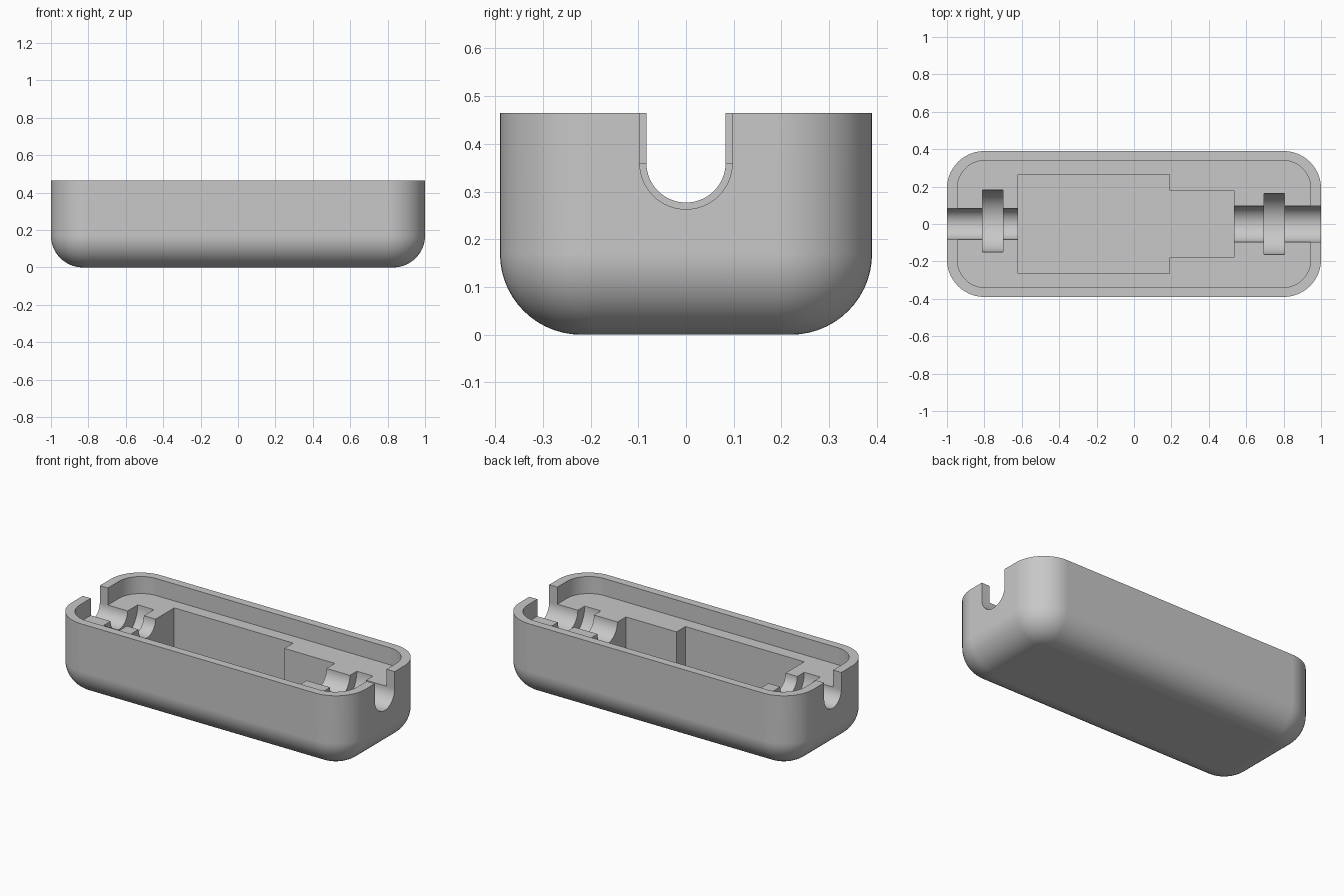
import bpy, bmesh
from math import pi, sin, cos, radians

if "Cube" in bpy.data.objects:
    bpy.data.objects.remove(bpy.data.objects["Cube"], do_unlink=True)

TOP, LEDGE, FLOOR = 0.465, 0.36, 0.095
SEG = 14

grey = bpy.data.materials.new("plain grey")
grey.use_nodes = True
grey.diffuse_color = (0.58, 0.58, 0.58, 1)
grey.node_tree.nodes["Principled BSDF"].inputs["Base Color"].default_value = grey.diffuse_color


def loft(name, rings):
    """Closed solid through rings that share a vertex count."""
    bm = bmesh.new()
    loops = [[bm.verts.new(p) for p in ring] for ring in rings]
    n = len(loops[0])
    for a, b in zip(loops, loops[1:]):
        for i in range(n):
            j = (i + 1) % n
            bm.faces.new((a[i], a[j], b[j], b[i]))
    bm.faces.new(loops[0][::-1])
    bm.faces.new(loops[-1])
    bmesh.ops.recalc_face_normals(bm, faces=bm.faces)
    mesh = bpy.data.meshes.new(name)
    bm.to_mesh(mesh)
    bm.free()
    mesh.materials.append(grey)
    obj = bpy.data.objects.new(name, mesh)
    bpy.context.collection.objects.link(obj)
    return obj


def rounded_rect(hx, hy, r, z):
    pts = []
    for q, (sx, sy) in enumerate(((1, 1), (-1, 1), (-1, -1), (1, -1))):
        for i in range(SEG + 1):
            a = (q + i / SEG) * pi / 2
            pts.append((sx * (hx - r) + r * cos(a), sy * (hy - r) + r * sin(a), z))
    return pts


def trough(name, x0, x1, r, y=0):
    """Round-bottomed channel along x, open upwards."""
    arc = [(y + r * cos(pi + pi * i / 32), LEDGE + r * sin(pi + pi * i / 32)) for i in range(33)]
    arc += [(y + r, TOP + 0.1), (y - r, TOP + 0.1)]
    return loft(name, [[(x, py, pz) for py, pz in arc] for x in (x0, x1)])


# Outer body with rounded corners and rounded bottom edge
HX, HY, CORNER, FILLET = 1.0, 0.39, 0.20, 0.17
rings = []
for i in range(SEG + 1):
    a = i / SEG * pi / 2
    inset = FILLET * (1 - sin(a))
    rings.append(rounded_rect(HX - inset, HY - inset, CORNER - inset, FILLET * (1 - cos(a))))
rings.append(rounded_rect(HX, HY, CORNER, TOP))
shell = loft("case_shell", rings)

# Recess inside the rim
cutters = [loft("rim_recess", [rounded_rect(0.945, 0.34, 0.15, z) for z in (LEDGE, TOP + 0.1)])]

# Stepped pocket
half = [(0.535, 0.179), (0.19, 0.179), (0.19, 0.265), (-0.62, 0.265)]
outline = half + [(x, -y) for x, y in reversed(half)]
cutters.append(loft("pocket", [[(x, y, z) for x, y in outline] for z in (FLOOR, LEDGE + 0.05)]))

# End channels and their wider collar grooves
cutters += [
    trough("left_channel", 0.5, 1.1, 0.097),
    trough("left_groove", 0.695, 0.805, 0.164),
    trough("right_channel", -1.1, -0.6, 0.083),
    trough("right_groove", -0.81, -0.70, 0.166, 0.015),
]

bpy.ops.object.select_all(action="DESELECT")
bpy.context.view_layer.objects.active = shell
shell.select_set(True)
for cutter in cutters:
    cutter.hide_render = True
    mod = shell.modifiers.new("cut", "BOOLEAN")
    mod.operation = "DIFFERENCE"
    mod.solver = "EXACT"
    mod.object = cutter
    bpy.ops.object.modifier_apply(modifier=mod.name)
    bpy.data.objects.remove(cutter, do_unlink=True)

# Smooth curves, crisp edges
bpy.ops.object.shade_smooth_by_angle(angle=radians(30))
weighted = shell.modifiers.new("even_shading", "WEIGHTED_NORMAL")
weighted.keep_sharp = True
